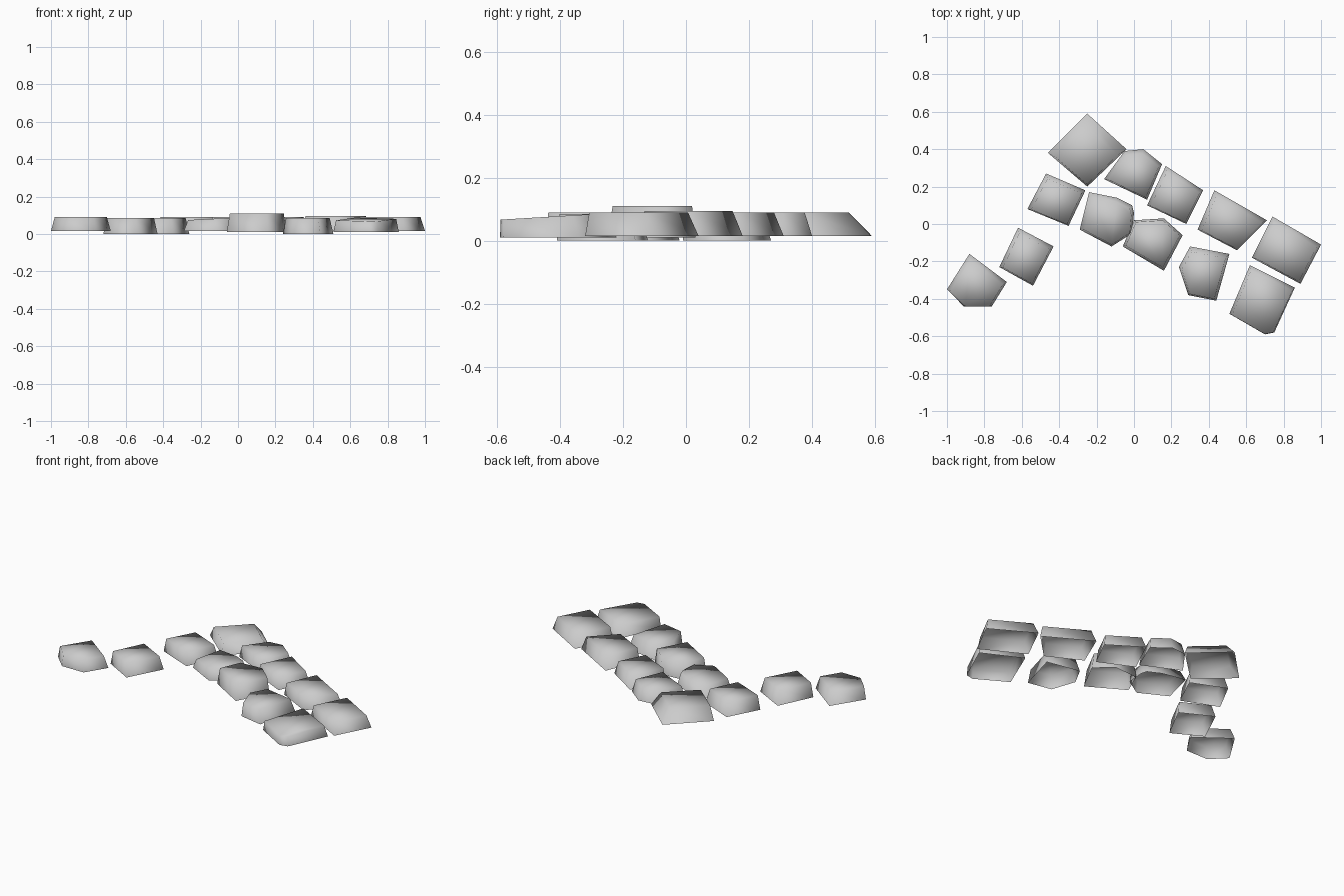
import bpy
import bmesh
from mathutils import Vector

default_cube = bpy.data.objects.get("Cube")
if default_cube:
    bpy.data.objects.remove(default_cube, do_unlink=True)

# One plain grey for every stone
grey = bpy.data.materials.new("stone_grey")
grey.use_nodes = True
grey.diffuse_color = (0.6, 0.6, 0.6, 1)
grey.node_tree.nodes["Principled BSDF"].inputs["Base Color"].default_value = grey.diffuse_color


def paving_stone(name, outline, base=0.015, top=0.09, taper=0.87, shift=-0.01, tilt=(0, 0)):
    """Open-bottomed tapered slab: a rim on the ground and a smaller top face."""
    rim = [Vector(point) for point in outline]
    centre = sum(rim, Vector((0, 0))) / len(rim)
    slope = Vector(tilt)

    bm = bmesh.new()
    lower, upper = [], []
    for point in rim:
        offset = (point - centre) * taper
        crown = centre + offset + Vector((0, shift))
        lower.append(bm.verts.new((point.x, point.y, base)))
        upper.append(bm.verts.new((crown.x, crown.y, top + offset.dot(slope))))
    bm.faces.new(upper)
    for i in range(len(rim)):
        j = (i + 1) % len(rim)
        bm.faces.new((lower[i], lower[j], upper[j], upper[i]))
    # Outlines run clockwise, so turn the faces outward
    top_face = bm.faces[:] [0]
    top_face.normal_update()
    if top_face.normal.z < 0:
        top_face.normal_flip()
    bmesh.ops.recalc_face_normals(bm, faces=bm.faces[:])
    top_face.normal_update()
    if top_face.normal.z < 0:
        bmesh.ops.reverse_faces(bm, faces=bm.faces[:])

    # Soft shading runs over the whole stone
    for face in bm.faces:
        face.smooth = True
    mesh = bpy.data.meshes.new(name)
    bm.to_mesh(mesh)
    bm.free()
    mesh.materials.append(grey)
    stone = bpy.data.objects.new(name, mesh)
    bpy.context.collection.objects.link(stone)
    return stone


# Two loose stones at the right end of the path
paving_stone("right_end_stone",
             [(-1, -.35), (-.88, -.16), (-.68, -.31), (-.76, -.44), (-.91, -.44)])
paving_stone("right_square_stone",
             [(-.72, -.23), (-.62, -.02), (-.43, -.12), (-.54, -.33)], base=0, top=.085)

# Corner of the path
paving_stone("corner_small_stone",
             [(-.57, .08), (-.47, .27), (-.26, .18), (-.35, -.01)], base=0, top=.085)
paving_stone("corner_large_stone",
             [(-.46, .38), (-.25, .59), (-.04, .4), (-.25, .2)], taper=.78, shift=-.03)

# Back row
paving_stone("back_row_pentagon",
             [(-.16, .24), (-.05, .39), (.05, .4), (.15, .32), (.07, .13)])
paving_stone("back_row_square",
             [(.07, .1), (.17, .31), (.37, .18), (.28, 0)])
paving_stone("back_row_wide",
             [(.34, -.03), (.43, .18), (.71, .02), (.55, -.14)], top=.095)
paving_stone("back_row_end",
             [(.63, -.18), (.74, .04), (1, -.11), (.89, -.32)])

# Front row
paving_stone("front_row_rounded",
             [(-.29, -.03), (-.24, .17), (-.09, .14), (-.01, .1),
              (0, .06), (-.01, -.05), (-.12, -.12)], top=.082, tilt=(.05, 0))
paving_stone("front_row_tall",
             [(-.06, -.12), (0, .02), (.16, .03), (.26, -.06), (.16, -.25)],
             base=.01, top=.11, taper=.9, shift=0)
paving_stone("front_row_pentagon",
             [(.24, -.23), (.3, -.12), (.51, -.16), (.44, -.41), (.29, -.38)], base=0, top=.085)
paving_stone("front_row_end",
             [(.51, -.48), (.62, -.22), (.86, -.34), (.75, -.58), (.7, -.59)],
             base=.01, top=.075, taper=.92, tilt=(0, .06))
